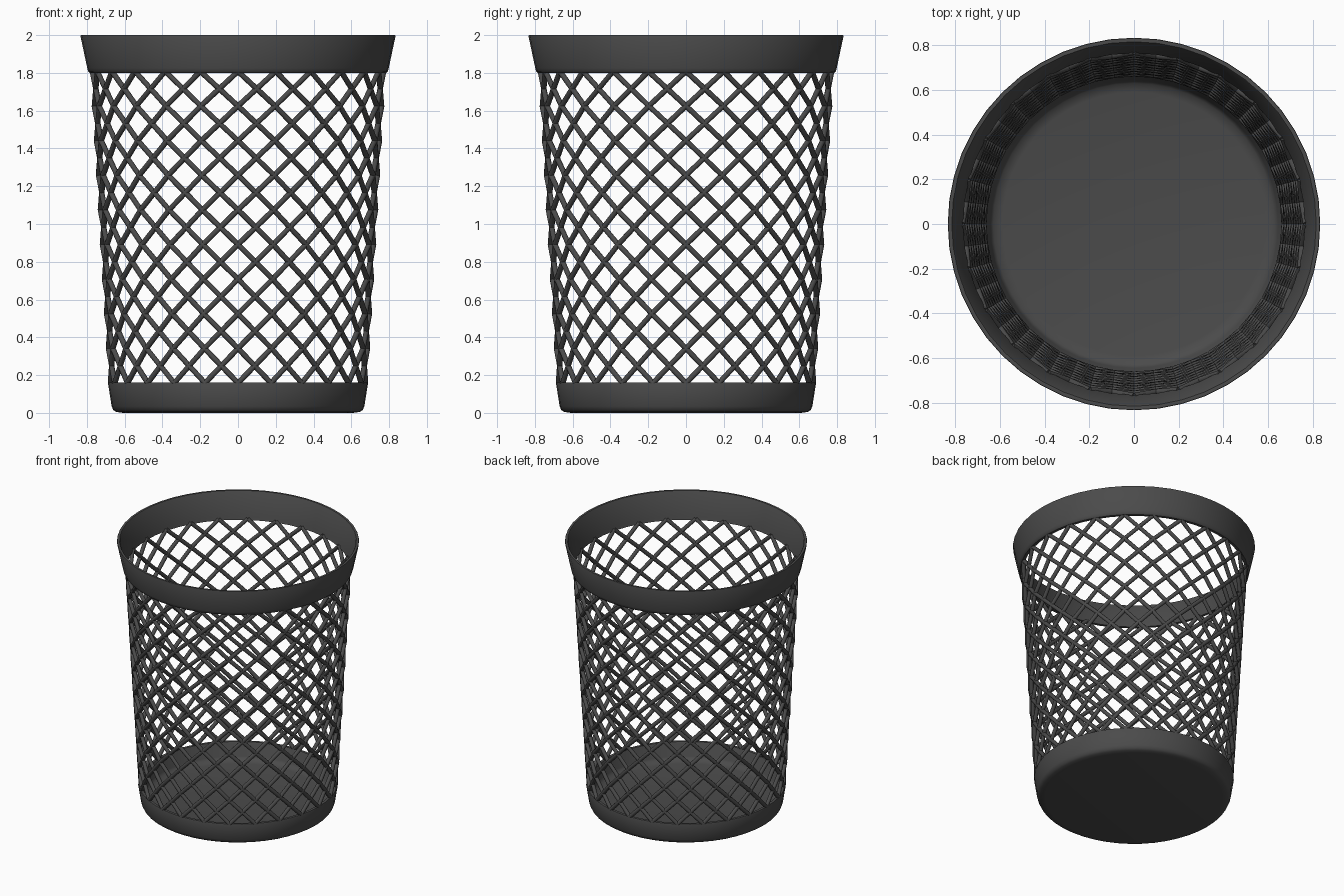
import bpy
from math import sin, cos, pi, radians

if "Cube" in bpy.data.objects:
    bpy.data.objects.remove(bpy.data.objects["Cube"])

SIDES, ROWS = 24, 9

mat = bpy.data.materials.new("dark_grey")
mat.diffuse_color = (0.07, 0.07, 0.07, 1)
mat.use_nodes = True
mat.node_tree.nodes["Principled BSDF"].inputs["Base Color"].default_value = mat.diffuse_color


def finish(obj, angle):
    bpy.ops.object.select_all(action='DESELECT')
    obj.select_set(True)
    bpy.context.view_layer.objects.active = obj
    if obj.type == 'CURVE':
        bpy.ops.object.convert(target='MESH')
        obj = bpy.context.object
    obj.data.materials.clear()
    obj.data.materials.append(mat)
    bpy.ops.object.shade_smooth_by_angle(angle=radians(angle))


def lathe(name, profile, closed, seg=48):
    """Spin an (r, z) profile round z; open profiles are capped at both ends."""
    n = len(profile)
    verts = [(r * cos(2 * pi * i / seg), r * sin(2 * pi * i / seg), z)
             for i in range(seg) for r, z in profile]
    faces = []
    for i in range(seg):
        j = (i + 1) % seg
        for k in range(n if closed else n - 1):
            m = (k + 1) % n
            faces.append((i * n + k, j * n + k, j * n + m, i * n + m))
    if not closed:
        faces.append([i * n for i in reversed(range(seg))])
        faces.append([i * n + n - 1 for i in range(seg)])
    mesh = bpy.data.meshes.new(name)
    mesh.from_pydata(verts, [], faces)
    obj = bpy.data.objects.new(name, mesh)
    bpy.context.collection.objects.link(obj)
    finish(obj, 40)


# Solid tray at the bottom, with rounded lower edge and inner floor
lathe("base_tray", [(0.61, 0.0), (0.645, 0.005), (0.66, 0.015), (0.669, 0.035),
                    (0.688, 0.155), (0.685, 0.162), (0.665, 0.162), (0.66, 0.155),
                    (0.645, 0.06), (0.63, 0.04), (0.59, 0.03)], False)

# Flared band at the top
lathe("top_rim", [(0.785, 1.80), (0.794, 1.808), (0.798, 1.825), (0.834, 1.995),
                  (0.832, 2.0), (0.816, 2.0), (0.812, 1.995),
                  (0.772, 1.825), (0.765, 1.80)], True)

# Crossing diagonal wires forming the lattice wall
curve = bpy.data.curves.new("lattice_wires", 'CURVE')
curve.dimensions = '3D'
curve.bevel_depth = 0.0145
curve.bevel_resolution = 2
curve.use_fill_caps = True
for turn in (1, -1):
    for i in range(SIDES):
        wire = curve.splines.new('POLY')
        wire.points.add(ROWS)
        for k, point in enumerate(wire.points):
            t = k / ROWS
            a = 2 * pi * (i + turn * k) / SIDES
            r = 0.675 + 0.096 * t
            point.co = (r * cos(a), r * sin(a), 0.158 + 1.65 * t, 1)
lattice = bpy.data.objects.new("lattice_wires", curve)
bpy.context.collection.objects.link(lattice)
finish(lattice, 50)
